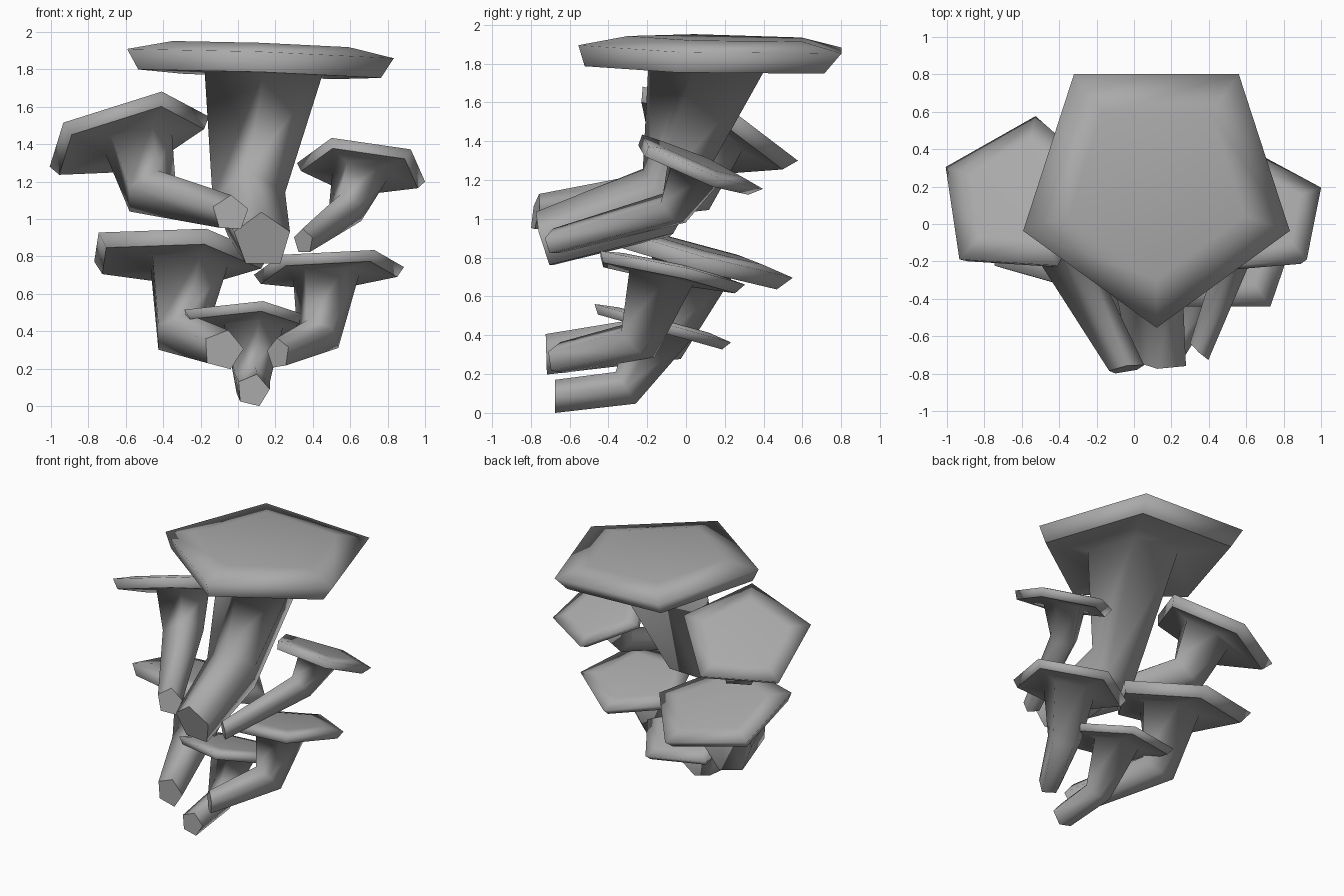
import bpy, bmesh
from math import cos, sin, tau
from mathutils import Vector

cube = bpy.data.objects.get("Cube")
if cube:
    bpy.data.objects.remove(cube)

SIDES = 5

grey = bpy.data.materials.new("mushroom_grey")
grey.use_nodes = True
grey.diffuse_color = (0.4, 0.4, 0.4, 1)
grey.node_tree.nodes["Principled BSDF"].inputs["Base Color"].default_value = (0.4, 0.4, 0.4, 1)


def ring(bm, centre, normal, corner, radius):
    """Five-sided ring with one corner towards the given direction."""
    u = (corner - normal * corner.dot(normal)).normalized()
    v = normal.cross(u)
    turns = [tau * i / SIDES for i in range(SIDES)]
    return [bm.verts.new(centre + (u * cos(a) + v * sin(a)) * radius) for a in turns]


def loft(name, sections, sharp):
    """Closed smooth skin through rings, with hard edges on the listed rings."""
    bm = bmesh.new()
    rings = [ring(bm, *s) for s in sections]
    bm.faces.new(rings[0][::-1])
    bm.faces.new(rings[-1])
    for low, high in zip(rings, rings[1:]):
        for i in range(SIDES):
            j = (i + 1) % SIDES
            bm.faces.new((low[i], low[j], high[j], high[i]))
    for f in bm.faces:
        f.smooth = True
    for r in sharp:
        for i in range(SIDES):
            bm.edges.get((rings[r][i], rings[r][(i + 1) % SIDES])).smooth = False
    bmesh.ops.recalc_face_normals(bm, faces=bm.faces)
    mesh = bpy.data.meshes.new(name)
    bm.to_mesh(mesh)
    bm.free()
    mesh.materials.append(grey)
    bpy.context.collection.objects.link(bpy.data.objects.new(name, mesh))


def mushroom(name, stem, radii, facing, cap, normal, corner, size, drop, lean=1, crown=.045):
    root, bend, neck = map(Vector, stem)
    start = Vector(facing).normalized()
    cap, n, u = Vector(cap), Vector(normal).normalized(), Vector(corner)
    u = (u - n * u.dot(n)).normalized()
    under = cap + Vector(drop)
    neck += n * (under - neck).dot(n)

    # The corner direction is carried down the bent stem from the cap
    low = (bend - root).normalized()
    middle = (low + (neck - bend).normalized() * lean).normalized()
    u_mid = n.rotation_difference(middle) @ u
    u_low = middle.rotation_difference(start) @ u_mid

    # Stem, then underside, wide rim and slightly raised crown
    loft(name, [(root, start, u_low, radii[0]),
                (bend, middle, u_mid, radii[1]),
                (neck, n, u, radii[2]),
                (under, n, u, size * 0.91),
                (cap, n, u, size),
                (cap + n * size * crown, n, u, size * 0.66)], [0, 3])


# Stem points (root, bend, neck), radii, root direction,
# then cap centre, tilt, corner, size and offset of the underside
mushroom("large_top_mushroom", [(.13, -.73, .885), (.06, -.14, 1.07), (.135, .135, 1.76)],
         (.158, .205, .33), (.1, .95, .28),
         (.12, .195, 1.88), (.035, .02, 1), (0, -1, 0), .75, (-.005, -.035, -.107), .15, .07)
mushroom("upper_right_mushroom", [(-.04, -.775, 1.03), (-.47, .01, 1.14), (-.54, .11, 1.42)],
         (.10, .15, .195), (-.17, .97, -.17),
         (-.606, .144, 1.465), (-.255, .385, .886), (.2, -.37, .22), .47, (.015, -.04, -.06))
mushroom("upper_left_mushroom", [(.35, -.68, .88), (.58, -.07, 1.05), (.655, .03, 1.24)],
         (.07, .10, .155), (.65, .7, .1),
         (.673, .062, 1.292), (.10, .39, .915), (-.173, -.29, .143), .365, (-.01, -.045, -.043))
mushroom("lower_right_mushroom", [(-.08, -.72, .30), (-.31, -.12, .38), (-.28, .03, .76)],
         (.11, .145, .225), (0, 1, .03),
         (-.345, .078, .83), (.04, .26, .96), (-.4, -.3, .1), .51, (.005, -.04, -.072))
mushroom("lower_left_mushroom", [(.215, -.655, .28), (.43, -.25, .37), (.47, -.145, .70)],
         (.085, .122, .185), (.7, .7, 0),
         (.485, -.108, .75), (-.05, .21, .975), (0, 1, 0), .422, (0, -.015, -.053))
mushroom("small_bottom_mushroom", [(.08, -.675, .083), (.07, -.31, .127), (.07, -.13, .41)],
         (.09, .102, .17), (0, 1, 0),
         (.04, -.112, .46), (0, .27, .96), (.36, .93, 0), .385, (0, -.015, -.045))
